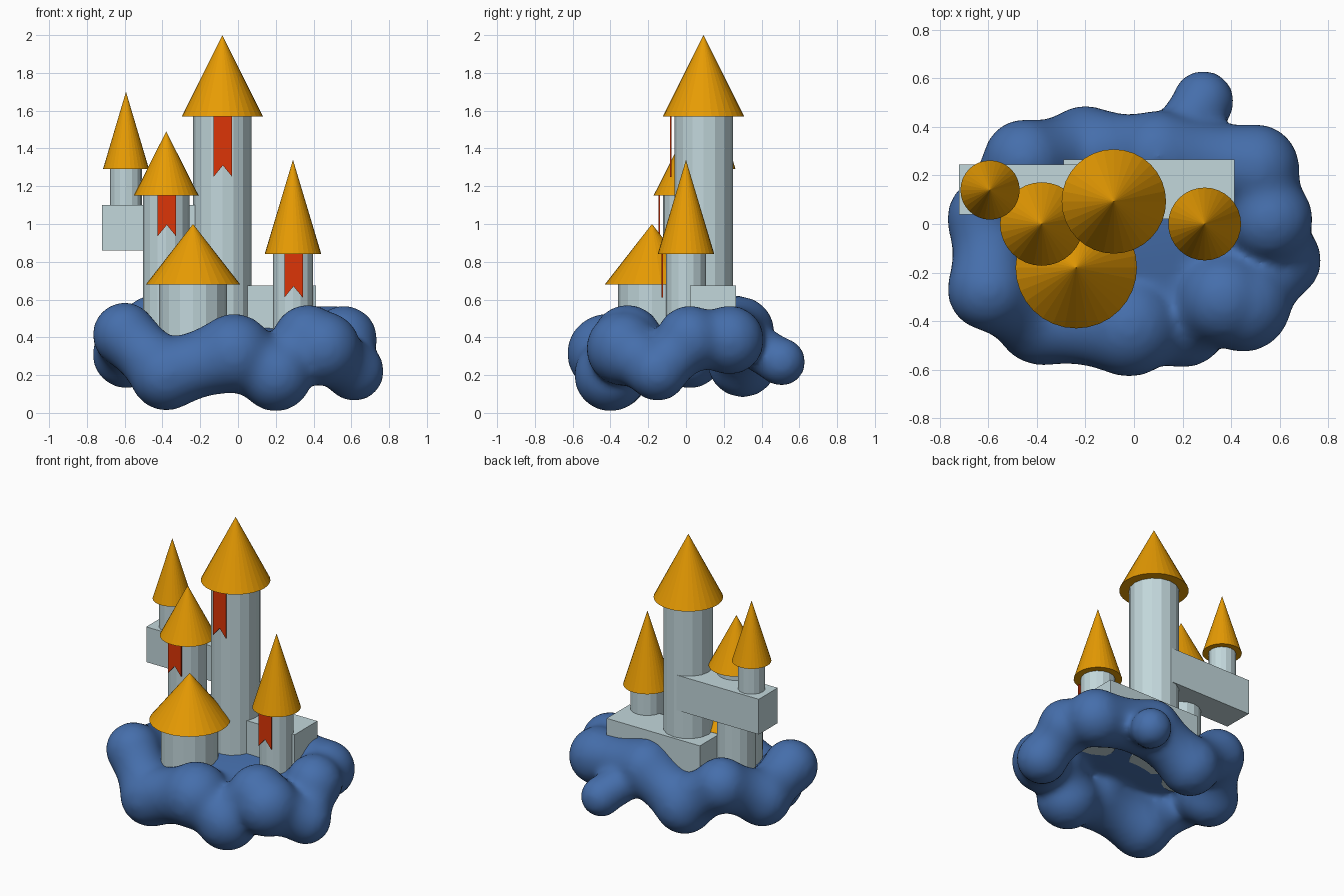
import bpy, bmesh, math
from mathutils import Vector

if "Cube" in bpy.data.objects:
    bpy.data.objects.remove(bpy.data.objects["Cube"])


def material(name, rgb):
    m = bpy.data.materials.new(name)
    m.diffuse_color = (*rgb, 1)
    m.use_nodes = True
    m.node_tree.nodes["Principled BSDF"].inputs["Base Color"].default_value = m.diffuse_color
    return m


STONE = material("pale stone", (0.54, 0.68, 0.71))
GOLD = material("golden roof", (0.80, 0.33, 0.001))
RED = material("red cloth", (0.72, 0.036, 0.002))
BLUE = material("cloud blue", (0.060, 0.157, 0.41))


def make(name, bm, mat):
    bmesh.ops.recalc_face_normals(bm, faces=bm.faces)
    me = bpy.data.meshes.new(name)
    bm.to_mesh(me)
    bm.free()
    me.materials.append(mat)
    ob = bpy.data.objects.new(name, me)
    bpy.context.collection.objects.link(ob)
    return ob


def cone(name, x, y, z0, z1, r0, r1, sides, mat):
    bm = bmesh.new()
    bmesh.ops.create_cone(bm, cap_ends=True, segments=sides,
                          radius1=r0, radius2=r1, depth=z1 - z0)
    bmesh.ops.translate(bm, verts=bm.verts, vec=(x, y, (z0 + z1) / 2))
    return make(name, bm, mat)


def box(name, lo, hi, mat):
    bm = bmesh.new()
    bmesh.ops.create_cube(bm, size=1)
    for v in bm.verts:
        v.co = [lo[i] if v.co[i] < 0 else hi[i] for i in range(3)]
    return make(name, bm, mat)


def banner(name, x, y, top, bottom):
    # swallow-tailed strip
    w, t = 0.049, 0.008
    pts = [(x - w, top), (x + w, top), (x + w, bottom),
           (x, bottom + 0.06), (x - w, bottom)]
    bm = bmesh.new()
    f = bm.faces.new([bm.verts.new((px, y, pz)) for px, pz in pts])
    ext = bmesh.ops.extrude_face_region(bm, geom=[f])
    vs = [g for g in ext["geom"] if isinstance(g, bmesh.types.BMVert)]
    bmesh.ops.translate(bm, verts=vs, vec=(0, t, 0))
    return make(name, bm, RED)


# Towers: name, x, y, shaft radius, shaft bottom, eaves, roof radius, peak, banner bottom
towers = [
    ("main", -0.083, 0.093, 0.155, 0.35, 1.57, 0.215, 2.00, 1.25),
    ("left", -0.38, 0.0, 0.122, 0.35, 1.15, 0.172, 1.49, 0.935),
    ("front", -0.238, -0.18, 0.18, 0.36, 0.68, 0.25, 1.00, None),
    ("right", 0.291, 0.0, 0.107, 0.35, 0.84, 0.15, 1.34, 0.61),
    ("hanging", -0.593, 0.14, 0.085, 1.05, 1.29, 0.122, 1.70, None),
]
for name, x, y, r, z0, z1, rr, peak, flag in towers:
    cone(name + "_tower_shaft", x, y, z0, z1, r, r, 16, STONE)
    cone(name + "_tower_roof", x, y, z1, peak, rr, 0, 32, GOLD)
    if flag:
        banner(name + "_tower_banner", x + 0.003, y - r - 0.023, z1 + 0.005, flag)

# Wall blocks
box("upper_wall", (-0.72, 0.04, 0.86), (-0.10, 0.245, 1.10), STONE)
box("lower_wall", (-0.29, 0.02, 0.44), (0.413, 0.265, 0.675), STONE)

# Cloud: a ring of puffs (x, y, z, radius), joined by thinner necks
ring = [
    (-0.60, -0.27, 0.415, 0.172), (-0.38, -0.39, 0.205, 0.195),
    (-0.02, -0.42, 0.315, 0.212), (0.20, -0.40, 0.20, 0.195),
    (0.37, -0.31, 0.385, 0.19), (0.45, -0.33, 0.34, 0.20),
    (0.615, -0.15, 0.22, 0.16), (0.56, 0.02, 0.39, 0.18),
    (0.50, 0.23, 0.385, 0.185), (0.10, 0.28, 0.43, 0.19),
    (-0.20, 0.30, 0.27, 0.19), (-0.45, 0.26, 0.45, 0.175),
    (-0.59, 0.02, 0.31, 0.183),
]
bm = bmesh.new()


def puff(x, y, z, r):
    new = bmesh.ops.create_icosphere(bm, subdivisions=3, radius=r)["verts"]
    bmesh.ops.translate(bm, verts=new, vec=(x, y, z))
    return new


for a, b in zip(ring, ring[1:] + ring[:1]):
    puff(*a)
    steps = max(2, math.ceil((Vector(a[:3]) - Vector(b[:3])).length / 0.045))
    for k in range(1, steps):
        t = k / steps
        neck = 1 - 0.12 * math.sin(math.pi * t)
        p = [u + (v - u) * t for u, v in zip(a, b)]
        puff(p[0], p[1], p[2], p[3] * neck)
# small puff sticking out at the back
puff(0.285, 0.505, 0.27, 0.13)
for k in range(4):
    puff(0.17 + 0.03 * k, 0.34 + 0.04 * k, 0.37 - 0.025 * k, 0.125)
# thin floor closing the ring under the castle, dipping toward the front
floor = puff(0, 0, 0, 1)
for v in floor:
    y = v.co.y * 0.36 - 0.03
    v.co = (v.co.x * 0.52, y, v.co.z * 0.05 + 0.40 + 0.10 * y)

cloud = make("cloud", bm, BLUE)
remesh = cloud.modifiers.new("merge_puffs", 'REMESH')
remesh.mode = 'VOXEL'
remesh.voxel_size = 0.02
remesh.use_smooth_shade = True
smooth = cloud.modifiers.new("soften", 'SMOOTH')
smooth.factor = 0.5
smooth.iterations = 16
